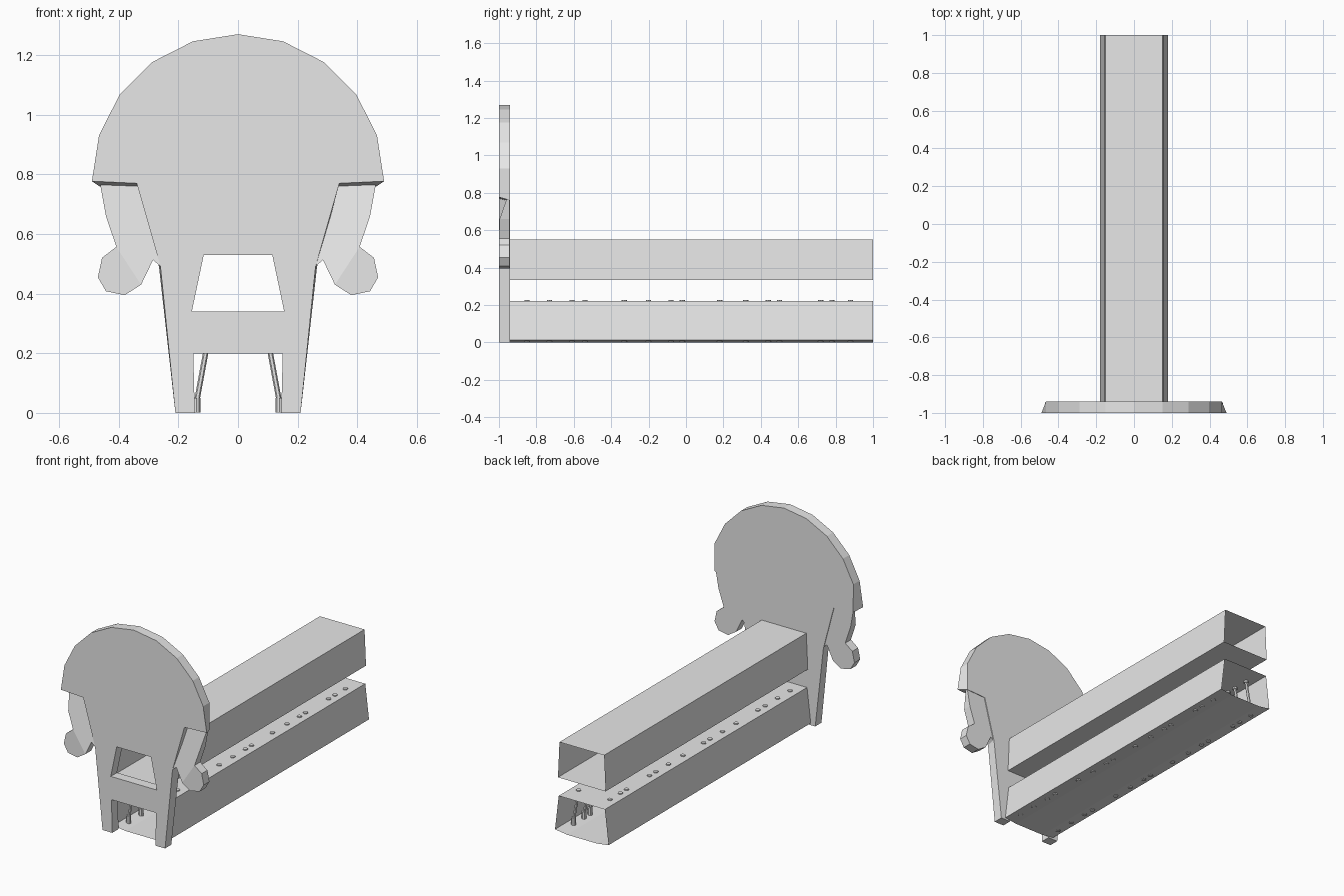
import bpy, bmesh, math
from mathutils import Vector

cube = bpy.data.objects.get("Cube")
if cube:
    bpy.data.objects.remove(cube)

grey = bpy.data.materials.new("plain grey")
grey.use_nodes = True
grey.diffuse_color = (0.8, 0.8, 0.8, 1)
grey.node_tree.nodes["Principled BSDF"].inputs["Base Color"].default_value = (0.8, 0.8, 0.8, 1)


def finish(name, bm, solid=True):
    if solid:
        bmesh.ops.recalc_face_normals(bm, faces=bm.faces)
    mesh = bpy.data.meshes.new(name)
    bm.to_mesh(mesh)
    bm.free()
    mesh.materials.append(grey)
    obj = bpy.data.objects.new(name, mesh)
    bpy.context.collection.objects.link(obj)
    return obj


def mirrored(half):
    """Close a right-hand (x, z) outline with its reflection."""
    return half + [(-x, z) for x, z in reversed(half) if abs(x) > 1e-5]


def loft(name, front, back, y0, y1, caps=True):
    """Join two matching (x, z) outlines; y0 may be a function of z."""
    bm = bmesh.new()
    depth = y0 if callable(y0) else lambda z: y0
    a = [bm.verts.new((x, depth(z), z)) for x, z in front]
    b = [bm.verts.new((x, y1, z)) for x, z in back]
    n = len(a)
    for i in range(n):
        j = (i + 1) % n
        bm.faces.new((a[i], a[j], b[j], b[i]))
    if caps:
        bm.faces.new(a)
        bm.faces.new(b)
    return finish(name, bm)


# Front plate: rounded head, narrow neck and two legs around an archway
START, BACK = -1.0, -0.94
arc = [(0.49 * math.sin(math.radians(18 * i)), 0.78 + 0.49 * math.cos(math.radians(18 * i)))
       for i in range(5)]
arch = [(0.21, 0), (0.145, 0), (0.15, 0.2), (0.155, 0.34), (0.115, 0.53)]
front = arc + [(0.49, 0.777), (0.34, 0.77), (0.26, 0.49)] + arch
back = arc + [(0.465, 0.76), (0.335, 0.755), (0.265, 0.49)] + arch
loft("front_plate", mirrored(front), mirrored(back), START, BACK)
bar = mirrored([(0.155, 0.34), (0.15, 0.2)])
loft("archway_crossbar", bar, bar, START, BACK)

# Hanging side lobes, an arm and a rounded end on each side
arm = [(0.462, 0.765), (0.443, 0.66), (0.408, 0.557), (0.325, 0.43),
       (0.285, 0.513), (0.258, 0.49), (0.335, 0.765)]
ball = [(0.408, 0.557), (0.456, 0.52), (0.47, 0.455), (0.443, 0.408), (0.38, 0.395), (0.325, 0.43)]
for side, sx in (("left", 1), ("right", -1)):
    for part, shape in (("arm", arm), ("lobe", ball)):
        pts = [(sx * x, z) for x, z in shape]
        loft(f"{side}_{part}", pts, pts, lambda z: START + max(0, z - 0.65) * 0.35, -0.945)

# Two long open-ended ducts
upper = mirrored([(0.15, 0.55), (0.16, 0.333)])
loft("upper_duct", upper, upper, BACK, 1.0, caps=False)
lower = mirrored([(0.155, 0.222), (0.18, 0.012), (0.1, 0.001)])
loft("lower_duct", lower, lower, BACK, 1.0, caps=False)


def rod(bm, start, end, radius, sides=8):
    start, end = Vector(start), Vector(end)
    axis = end - start
    made = bmesh.ops.create_cone(bm, cap_ends=True, segments=sides, radius1=radius,
                                 radius2=radius, depth=axis.length)
    turn = axis.to_track_quat('Z', 'Y').to_matrix()
    for v in made["verts"]:
        v.co = turn @ v.co + (start + end) / 2


# Leaning struts inside the lower duct, with feet and caps showing through
spots = [-0.85, -0.73, -0.61, -0.54, -0.33, -0.2, -0.08, -0.02,
         0.18, 0.32, 0.44, 0.5, 0.72, 0.78, 0.88]
for side, sx in (("left", 1), ("right", -1)):
    bm = bmesh.new()
    for y in spots:
        rod(bm, (sx * 0.105, y, 0.22), (sx * 0.14, y, 0.03), 0.009, 6)
        rod(bm, (sx * 0.105, y, 0.21), (sx * 0.105, y, 0.228), 0.014)
        rod(bm, (sx * 0.14, y, 0.002), (sx * 0.14, y, 0.05), 0.014)
    finish(f"{side}_struts", bm)
